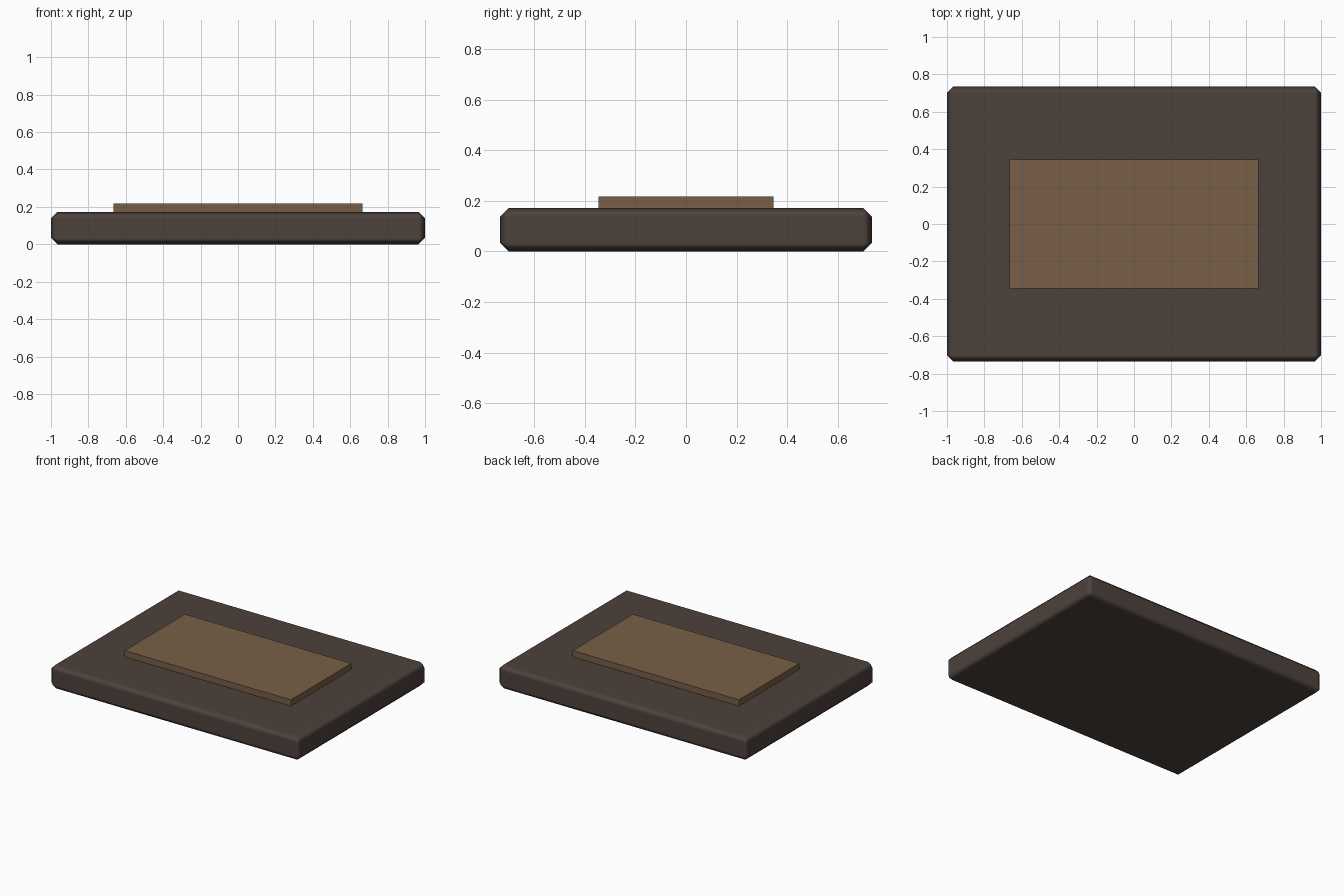
import bpy

# Remove the default cube
cube = bpy.data.objects.get("Cube")
if cube:
    bpy.data.objects.remove(cube, do_unlink=True)


def make_material(name, rgb):
    mat = bpy.data.materials.new(name)
    mat.use_nodes = True
    colour = (*rgb, 1.0)
    mat.diffuse_color = colour
    bsdf = next(n for n in mat.node_tree.nodes if n.type == 'BSDF_PRINCIPLED')
    bsdf.inputs["Base Color"].default_value = colour
    return mat


def make_box(name, size, bottom, mat):
    bpy.ops.mesh.primitive_cube_add(size=1, location=(0, 0, bottom + size[2] / 2))
    box = bpy.context.object
    box.name = name
    box.scale = size
    bpy.ops.object.transform_apply(location=False, rotation=False, scale=True)
    box.data.materials.append(mat)
    return box


dark_brown = make_material("dark brown", (0.073, 0.054, 0.046))
tan_brown = make_material("tan brown", (0.188, 0.114, 0.063))

# Base slab with chamfered edges, softly shaded across the chamfer
slab = make_box("base_slab", (2.0, 1.47, 0.172), 0.0, dark_brown)
bpy.ops.object.shade_smooth()
bevel = slab.modifiers.new("chamfer", 'BEVEL')
bevel.width = 0.034
bevel.segments = 1
bevel.harden_normals = True

# Raised plate, sunk slightly into the slab
make_box("top_plate", (1.33, 0.69, 0.067), 0.15, tan_brown)
